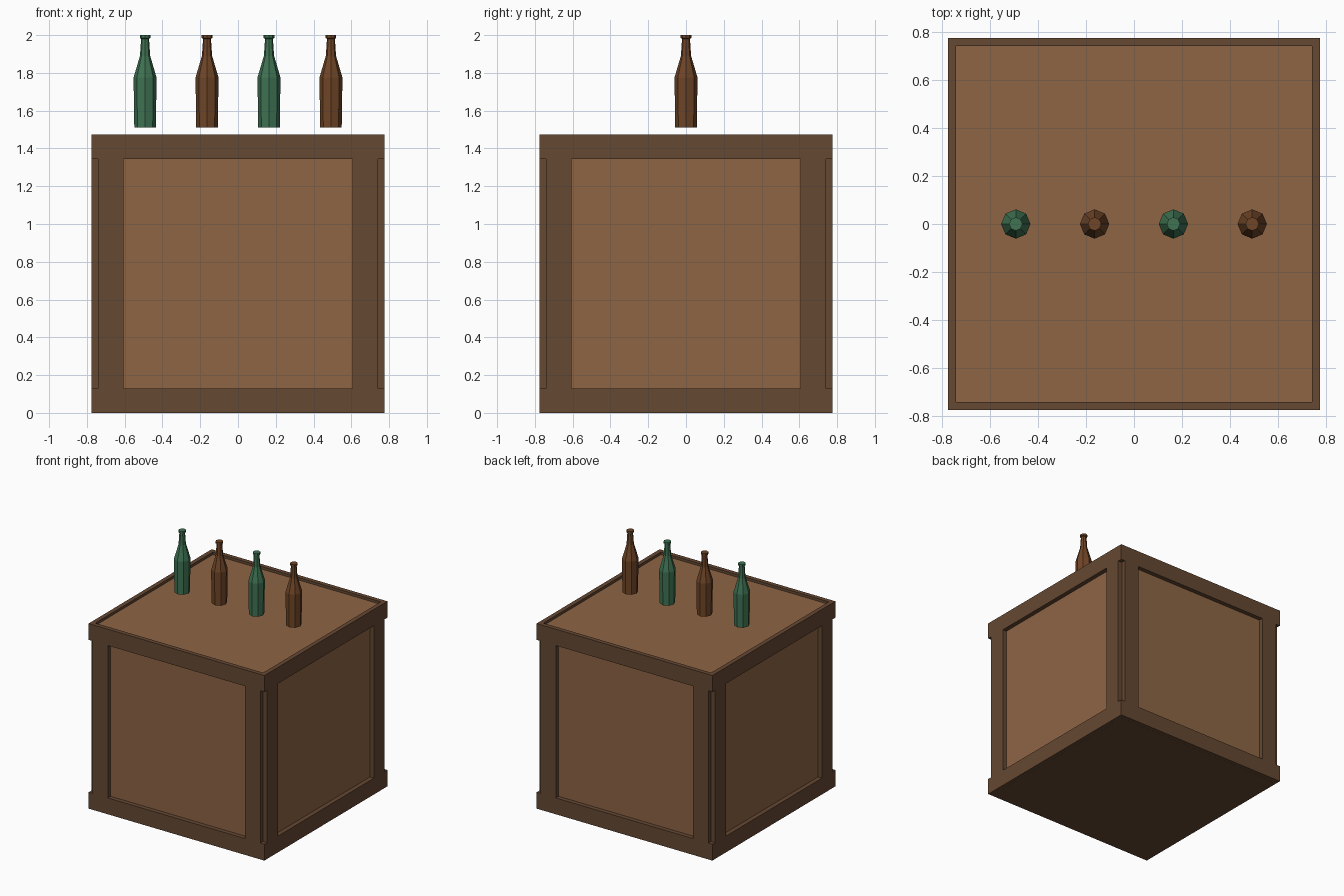
import bpy, bmesh, math

if "Cube" in bpy.data.objects:
    bpy.data.objects.remove(bpy.data.objects["Cube"])


def material(name, rgb):
    m = bpy.data.materials.new(name)
    m.diffuse_color = (*rgb, 1)
    m.use_nodes = True
    m.node_tree.nodes["Principled BSDF"].inputs["Base Color"].default_value = m.diffuse_color
    return m


frame_mat = material("dark_wood", (0.13, 0.065, 0.032))
panel_mat = material("light_wood", (0.27, 0.13, 0.06))
green_mat = material("green_glass", (0.05, 0.17, 0.085))
brown_mat = material("brown_glass", (0.16, 0.06, 0.02))


def finish(bm, name, mat):
    bmesh.ops.recalc_face_normals(bm, faces=bm.faces)
    me = bpy.data.meshes.new(name)
    bm.to_mesh(me)
    bm.free()
    me.materials.append(mat)
    ob = bpy.data.objects.new(name, me)
    bpy.context.collection.objects.link(ob)
    return ob


def box(name, lo, hi, mat):
    bm = bmesh.new()
    bmesh.ops.create_cube(bm, size=1)
    for v in bm.verts:
        v.co = [l + (c + 0.5) * (h - l) for l, h, c in zip(lo, hi, v.co)]
    return finish(bm, name, mat)


OUT, INN, OPEN = 0.775, 0.74, 0.605      # outer face, panel face, panel opening
TOP, RAIL = 1.475, 0.13                  # crate height, rail height


def rail_ring(name, z0, z1):
    """Square hoop around the crate."""
    bm = bmesh.new()
    corners = [(-1, -1), (1, -1), (1, 1), (-1, 1)]
    loops = [[bm.verts.new((x * r, y * r, z)) for x, y in corners]
             for r, z in ((OUT, z0), (OUT, z1), (INN, z1), (INN, z0))]
    for a, b in zip(loops, loops[1:] + loops[:1]):
        for i in range(4):
            j = (i + 1) % 4
            bm.faces.new((a[i], a[j], b[j], b[i]))
    return finish(bm, name, frame_mat)


# Crate body and top and bottom rails
box("crate_panels", (-INN, -INN, 0), (INN, INN, TOP - 0.02), panel_mat)
box("crate_base", (-INN, -INN, 0), (INN, INN, 0.01), frame_mat).location.z = -0.0005
rail_ring("bottom_rail", 0, RAIL)
rail_ring("top_rail", TOP - RAIL, TOP)

# Two upright planks on each of the four sides, leaving the corners notched
for side in range(4):
    for s in (-1, 1):
        x0, x1 = sorted((s * OPEN, s * INN))
        post = box("upright_plank", (x0, -OUT, RAIL), (x1, -INN, TOP - RAIL), frame_mat)
        post.rotation_euler.z = side * math.pi / 2

# Eight-sided bottles: radius and height from base to lip
PROFILE = [(0.057, 1.51), (0.061, 1.775), (0.027, 1.89), (0.021, 1.98),
           (0.028, 1.985), (0.028, 2.0)]


def bottle(name, x, mat, sides=8):
    bm = bmesh.new()
    rings = [[bm.verts.new((r * math.cos(a), r * math.sin(a), z))
              for a in (math.tau * i / sides for i in range(sides))]
             for r, z in PROFILE]
    for a, b in zip(rings, rings[1:]):
        for i in range(sides):
            j = (i + 1) % sides
            bm.faces.new((a[i], a[j], b[j], b[i]))
    bm.faces.new(rings[0])
    bm.faces.new(rings[-1])
    finish(bm, name, mat).location.x = x


for i in range(4):
    green = i % 2 == 0
    bottle("green_bottle" if green else "brown_bottle", -0.492 + 0.328 * i,
           green_mat if green else brown_mat)
